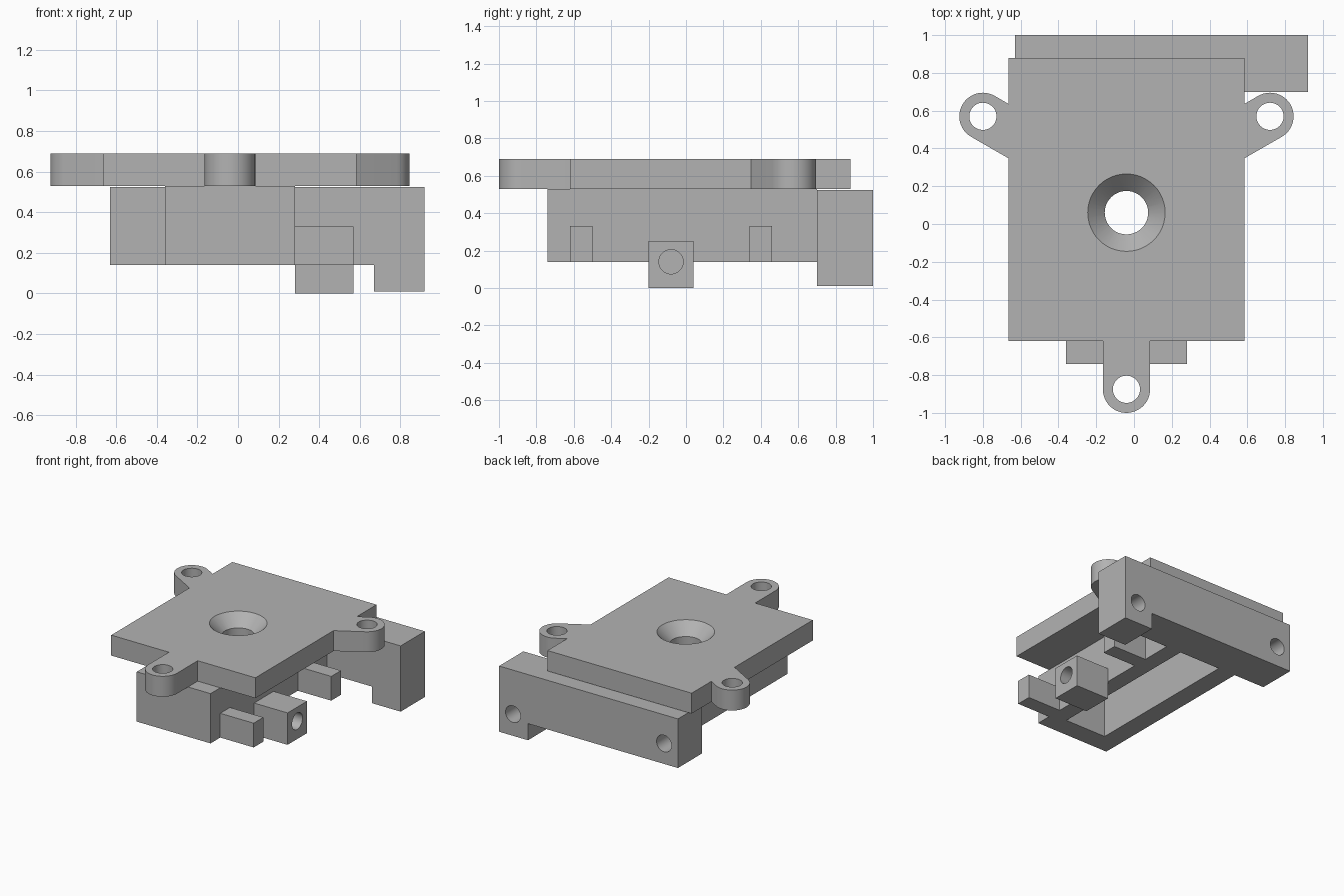
import bpy
import bmesh
from math import radians, cos, sin, pi
from mathutils import Matrix, Vector

cube = bpy.data.objects.get("Cube")
if cube:
    bpy.data.objects.remove(cube, do_unlink=True)

# Single grey material
grey = bpy.data.materials.new("plain grey")
grey.use_nodes = True
grey.diffuse_color = (0.45, 0.45, 0.45, 1)
grey.node_tree.nodes["Principled BSDF"].inputs["Base Color"].default_value = grey.diffuse_color


def prism(name, outline, z0, z1):
    """Extrude a counter-clockwise xy outline from z0 to z1."""
    bm = bmesh.new()
    base = bm.faces.new([bm.verts.new((x, y, z0)) for x, y in outline])
    top = bmesh.ops.extrude_face_region(bm, geom=[base])["geom"]
    bmesh.ops.translate(bm, vec=(0, 0, z1 - z0),
                        verts=[g for g in top if isinstance(g, bmesh.types.BMVert)])
    bmesh.ops.recalc_face_normals(bm, faces=bm.faces)
    return finish(name, bm)


def box(name, x, y, z):
    return prism(name, [(x[0], y[0]), (x[1], y[0]), (x[1], y[1]), (x[0], y[1])], *z)


def finish(name, bm):
    mesh = bpy.data.meshes.new(name)
    bm.to_mesh(mesh)
    bm.free()
    mesh.materials.append(grey)
    obj = bpy.data.objects.new(name, mesh)
    bpy.context.collection.objects.link(obj)
    return obj


def round_cutter(centre, axis, depth, r1, r2=None):
    """Cone or cylinder centred on a point, along an axis."""
    bm = bmesh.new()
    turn = Vector((0, 0, 1)).rotation_difference(Vector(axis)).to_matrix().to_4x4()
    bmesh.ops.create_cone(bm, cap_ends=True, segments=48, radius1=r1,
                          radius2=r1 if r2 is None else r2, depth=depth,
                          matrix=Matrix.Translation(centre) @ turn)
    return finish("hole_cutter", bm)


def boolean(obj, tool, operation="DIFFERENCE"):
    mod = obj.modifiers.new("boolean", "BOOLEAN")
    mod.operation = operation
    mod.solver = "EXACT"
    mod.object = tool
    bpy.context.view_layer.objects.active = obj
    bpy.ops.object.modifier_apply(modifier=mod.name)
    bpy.data.objects.remove(tool, do_unlink=True)


def arc(centre, start, end, r=0.125, steps=24):
    angles = [radians(start + (end - start) * i / steps) for i in range(steps + 1)]
    return [(centre[0] + r * cos(a), centre[1] + r * sin(a)) for a in angles]


# Top plate with three rounded ears
MID, LEFT, RIGHT = -0.04, -0.665, 0.585
FLOOR, DECK, TOP = 0.14, 0.53, 0.69
ears = [(MID, -0.875), (0.72, 0.57), (-0.80, 0.57)]
outline = [(LEFT, -0.62), (MID - 0.125, -0.62)] + arc(ears[0], 180, 360)
outline += [(MID + 0.125, -0.62), (RIGHT, -0.62), (RIGHT, 0.348)] + arc(ears[1], -60, 120)
outline += [(RIGHT, 0.636), (RIGHT, 0.88), (LEFT, 0.88), (LEFT, 0.636)]
outline += arc(ears[2], 60, 240) + [(LEFT, 0.348)]
plate = prism("top_plate", outline, DECK, TOP)

# Ear holes and countersunk centre hole
for x, y in ears:
    boolean(plate, round_cutter((x, y, 0.6), (0, 0, 1), 0.6, 0.072))
boolean(plate, round_cutter((MID, 0.06, 0.6), (0, 0, 1), 0.6, 0.115))
boolean(plate, round_cutter((MID, 0.06, TOP - 0.04), (0, 0, 1), 0.12, 0.105, 0.225))

# Hollow frame under the plate
frame = box("lower_frame", (-0.36, 0.28), (-0.74, 0.70), (FLOOR, DECK))
boolean(frame, box("pocket_cutter", (-0.21, 0.15), (-0.58, 0.8), (0, 0.8)))

# Back rail with a leg at one end and two blind holes
rail_outline = [(-0.63, FLOOR), (0.67, FLOOR), (0.67, 0.01), (0.92, 0.01), (0.92, DECK - 0.005),
                (-0.63, DECK - 0.005)]
rail = prism("back_rail", rail_outline, -1.0, -0.70)
rail.data.transform(Matrix.Rotation(pi / 2, 4, "X"))
for x, z in [(0.80, 0.18), (-0.51, 0.30)]:
    boolean(rail, round_cutter((x, 1.0, z), (0, 1, 0), 0.4, 0.065))

# Side prongs and the drilled side block
for name, y in [("front_prong", -0.56), ("back_prong", 0.40)]:
    box(name, (0.28, 0.57), (y - 0.06, y + 0.06), (FLOOR, 0.33))
block = box("side_block", (0.28, 0.57), (-0.20, 0.04), (0, 0.25))
boolean(block, round_cutter((0.57, -0.08, 0.14), (1, 0, 0), 0.5, 0.065))

# Smooth the round walls, keep the edges sharp
for obj in (plate, rail, block):
    bpy.ops.object.select_all(action="DESELECT")
    obj.select_set(True)
    bpy.context.view_layer.objects.active = obj
    bpy.ops.object.shade_smooth_by_angle(angle=radians(25))
